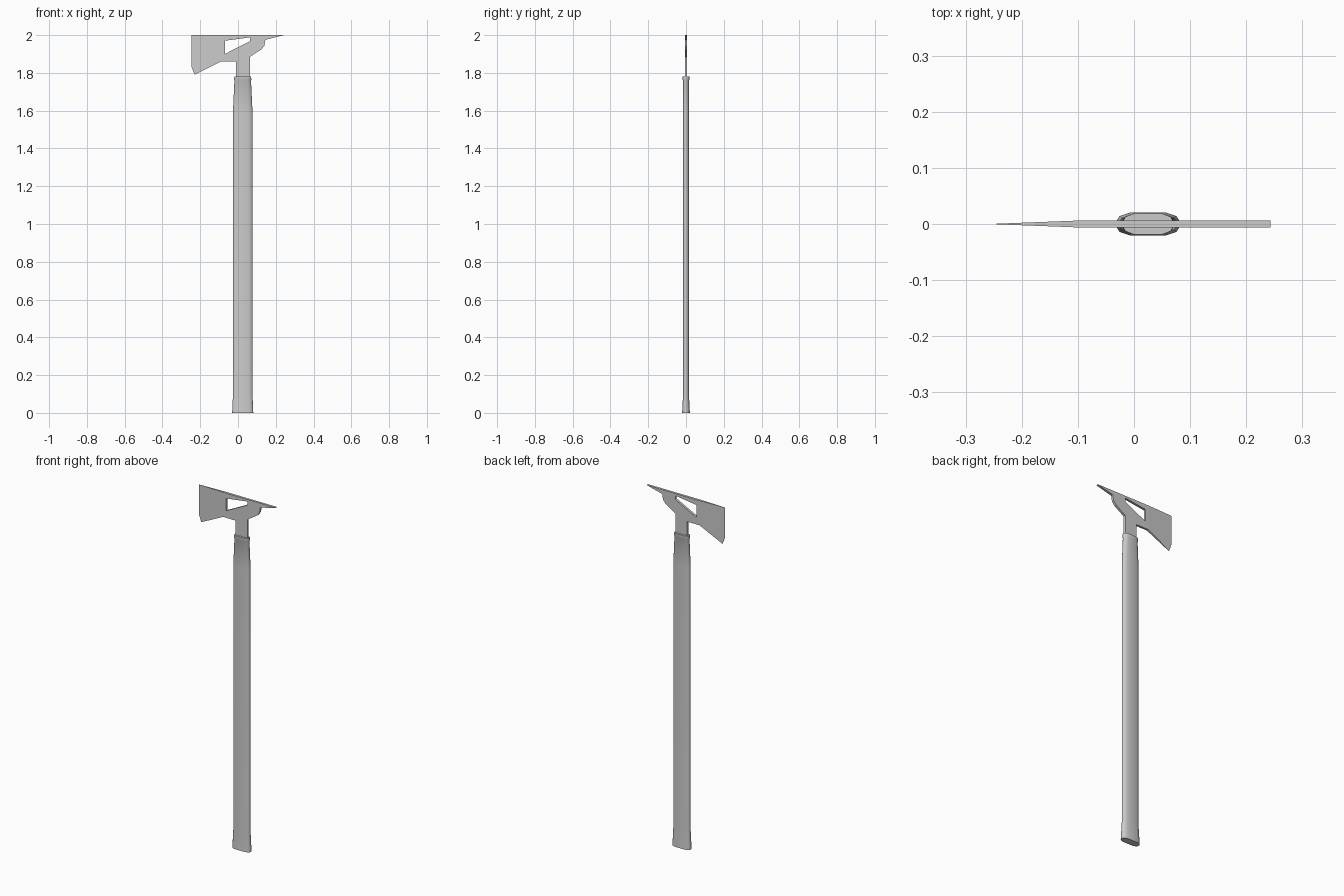
import bpy, bmesh

if "Cube" in bpy.data.objects:
    bpy.data.objects.remove(bpy.data.objects["Cube"])


def finish(bm, name):
    bmesh.ops.recalc_face_normals(bm, faces=bm.faces[:])
    mesh = bpy.data.meshes.new(name)
    bm.to_mesh(mesh)
    bm.free()
    obj = bpy.data.objects.new(name, mesh)
    bpy.context.collection.objects.link(obj)
    return obj


# Axe head: flat plate outline in x, z, split around the triangular opening
HALF = 0.0065
pts = {
    "edge_top": (-.245, 2.0), "edge_low": (-.245, 1.83), "heel": (-.23, 1.79),
    "fold_low": (-.09, 1.86), "fold_top": (-.09, 2.0),
    "h1": (-.07, 1.97), "h2": (.063, 1.988), "h3": (.063, 1.967), "h4": (-.07, 1.90),
    "neck_l": (-.01, 1.86), "neck_r": (.063, 1.885),
    "tang_l": (-.01, 1.70), "tang_r": (.063, 1.70),
    "q": (.125, 1.925), "r": (.14, 1.945), "s": (.145, 1.975), "tip": (.243, 2.0),
}
plates = [
    "edge_top edge_low heel fold_low fold_top",
    "fold_top fold_low h4 h1",
    "fold_low neck_l h4",
    "neck_l neck_r h3 h4",
    "neck_l tang_l tang_r neck_r",
    "neck_r q r s h2 h3",
    "s tip h2",
    "fold_top h1 h2 tip",
]


def half_thickness(x):
    # blade thins toward the cutting edge
    t = min(1.0, max(0.0, (x + .245) / .155))
    return .0005 + (HALF - .0005) * t


bm = bmesh.new()
verts = {k: bm.verts.new((x, 0, z)) for k, (x, z) in pts.items()}
for p in plates:
    bm.faces.new([verts[k] for k in p.split()])
bmesh.ops.recalc_face_normals(bm, faces=bm.faces[:])
front = list(bm.verts)
ext = bmesh.ops.extrude_face_region(bm, geom=bm.faces[:], use_keep_orig=True)
for v in front:
    v.co.y = -half_thickness(v.co.x)
for v in ext["geom"]:
    if isinstance(v, bmesh.types.BMVert):
        v.co.y = half_thickness(v.co.x)
finish(bm, "axe_head")

# Handle: rounded section lofted through z, with flared foot and narrowed top
quarter = [(1, .3), (.9, .7), (.57, 1)]
section = (quarter + [(-x, y) for x, y in reversed(quarter)]
           + [(-x, -y) for x, y in quarter] + [(x, -y) for x, y in reversed(quarter)])
levels = [  # z, half width, half depth
    (0, .056, .0205), (.1, .0515, .0155), (1.6, .0515, .0155),
    (1.758, .044, .0155), (1.765, .0455, .0185), (1.78, .0445, .0185),
]
bm = bmesh.new()
rings = [[bm.verts.new((.025 + x * w, y * d, z)) for x, y in section] for z, w, d in levels]
n = len(section)
for a, b in zip(rings, rings[1:]):
    for i in range(n):
        j = (i + 1) % n
        bm.faces.new((a[i], a[j], b[j], b[i]))
bm.faces.new(rings[0])
bm.faces.new(rings[-1])
handle = finish(bm, "handle")
bpy.context.view_layer.objects.active = handle
handle.select_set(True)
bpy.ops.object.shade_smooth_by_angle(angle=0.7)
